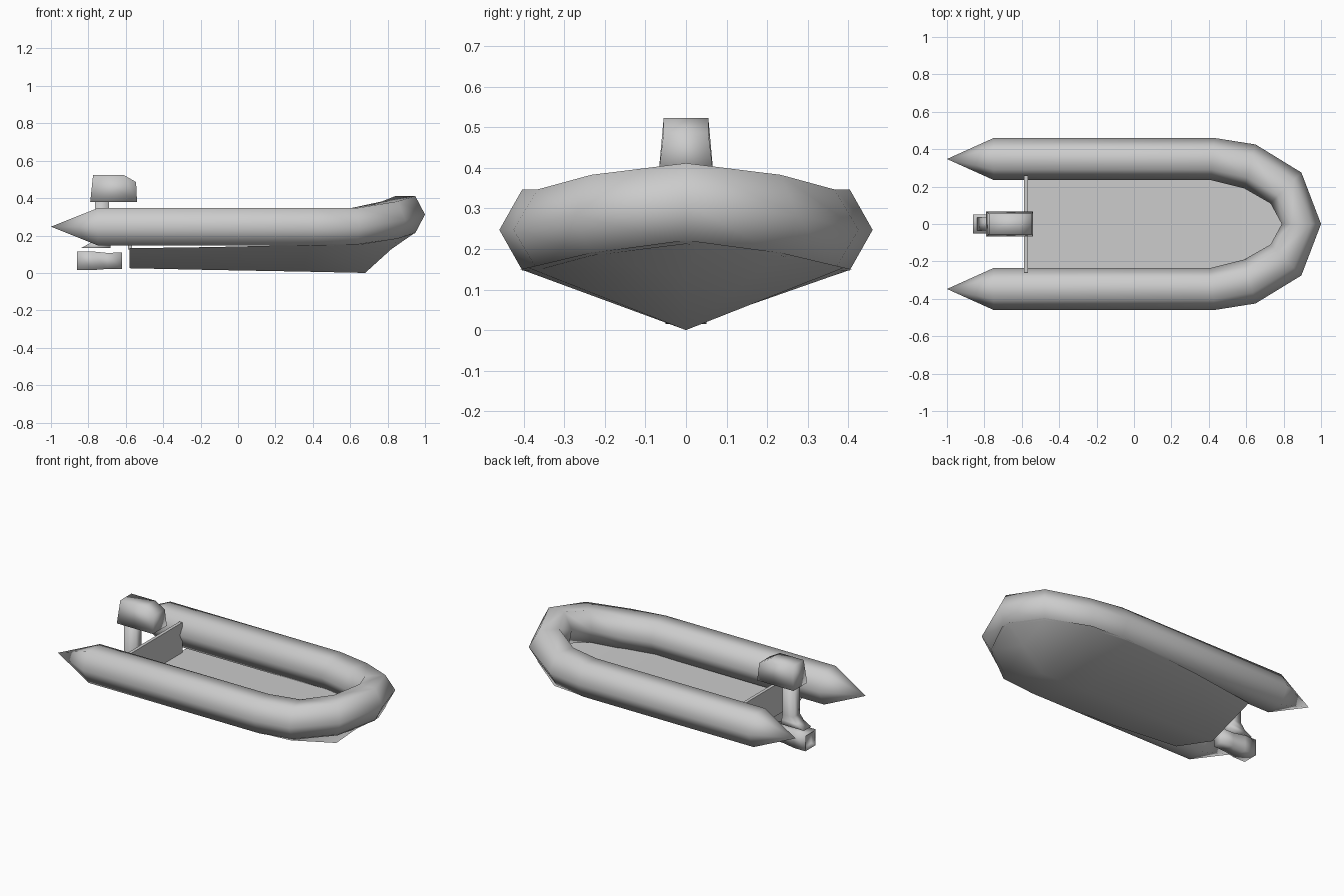
import bpy, bmesh, math
from mathutils import Vector

if "Cube" in bpy.data.objects:
    bpy.data.objects.remove(bpy.data.objects["Cube"])


def loft(name, rings, angle=180, tips=None):
    """Skin a list of equal-length closed rings; ends are capped or drawn to tips."""
    bm = bmesh.new()
    vs = [[bm.verts.new(p) for p in r] for r in rings]
    n = len(vs[0])
    for a, b in zip(vs, vs[1:]):
        for i in range(n):
            j = (i + 1) % n
            bm.faces.new((a[i], a[j], b[j], b[i]))
    if tips:
        for ring, tip in ((vs[0], tips[0]), (vs[-1], tips[1])):
            t = bm.verts.new(tip)
            for i in range(n):
                bm.faces.new((ring[i], ring[(i + 1) % n], t))
    else:
        bm.faces.new(vs[0])
        bm.faces.new(vs[-1])
    bmesh.ops.recalc_face_normals(bm, faces=bm.faces)
    me = bpy.data.meshes.new(name)
    bm.to_mesh(me)
    bm.free()
    ob = bpy.data.objects.new(name, me)
    bpy.context.collection.objects.link(ob)
    bpy.context.view_layer.objects.active = ob
    ob.select_set(True)
    bpy.ops.object.shade_smooth_by_angle(angle=math.radians(angle))
    ob.select_set(False)
    return ob


def rect_xy(x0, x1, w, z):
    return [(x0, -w, z), (x1, -w, z), (x1, w, z), (x0, w, z)]


def rect_yz(x, w, z0, z1):
    return [(x, -w, z0), (x, w, z0), (x, w, z1), (x, -w, z1)]


# Inflatable tube: six-sided section swept round a U, cone ends at the stern
# (outer x, outer y, inner x, inner y, centre z)
half = [(-0.75, 0.46, -0.75, 0.235, 0.247),
        (0.43, 0.46, 0.41, 0.235, 0.247),
        (0.65, 0.425, 0.59, 0.19, 0.247),
        (0.895, 0.275, 0.73, 0.11, 0.283),
        (1.0, 0.0, 0.79, 0.0, 0.312)]
path = half + [(a, -b, c, -d, z) for a, b, c, d, z in reversed(half[:-1])]
rings = []
for ox, oy, ix, iy, z in path:
    c = Vector(((ox + ix) / 2, (oy + iy) / 2, z))
    h = Vector(((ox - ix) / 2, (oy - iy) / 2, 0))
    rings.append([c + h * math.cos(k * math.pi / 3)
                  + Vector((0, 0, 0.115 * math.sin(k * math.pi / 3))) for k in range(6)])
loft("inflatable_tube", rings, angle=65,
     tips=((-1, 0.3475, 0.247), (-1, -0.3475, 0.247)))

# V-shaped hull with floor, its edge meeting the outer underside of the tube
# (keel x, keel z, edge x, edge y, edge z)
sections = [(-0.58, 0.025, -0.58, 0.32, 0.132),
            (-0.15, 0.016, -0.15, 0.375, 0.138),
            (0.35, 0.007, 0.38, 0.408, 0.150),
            (0.68, 0.0, 0.637, 0.39, 0.154),
            (0.82, 0.127, 0.86, 0.238, 0.190),
            (0.945, 0.214, 0.95, 0.03, 0.218)]
loft("hull", [[(kx, 0, kz), (ex, ey, ez), (ex, -ey, ez)]
              for kx, kz, ex, ey, ez in sections], angle=60)

# Transom board across the stern
loft("transom_board", [rect_xy(-0.587, -0.567, 0.26, 0.125),
                       rect_xy(-0.587, -0.567, 0.26, 0.32)], angle=40)

# Outboard motor cowling: tapered side profile with sloped front top edge
profile = [(-0.79, 0.38, 0.068), (-0.775, 0.523, 0.055), (-0.61, 0.523, 0.055),
           (-0.545, 0.486, 0.055), (-0.54, 0.38, 0.068)]
loft("motor_cowling", [[(x, -w, z) for x, z, w in profile],
                       [(x, w, z) for x, z, w in profile]])

# Motor leg flaring out to the plate above the propeller housing
loft("motor_leg", [rect_xy(-0.765, -0.69, 0.033, 0.385),
                   rect_xy(-0.765, -0.69, 0.033, 0.195),
                   rect_xy(-0.79, -0.685, 0.035, 0.16),
                   rect_xy(-0.84, -0.68, 0.036, 0.132)])

# Propeller housing with a shallow square opening at the back
loft("propeller_housing", [rect_yz(-0.84, 0.036, 0.029, 0.101),
                           rect_yz(-0.86, 0.042, 0.023, 0.107),
                           rect_yz(-0.86, 0.05, 0.015, 0.115),
                           rect_yz(-0.78, 0.05, 0.015, 0.115),
                           rect_yz(-0.70, 0.04, 0.021, 0.107),
                           rect_yz(-0.62, 0.036, 0.021, 0.109)])
